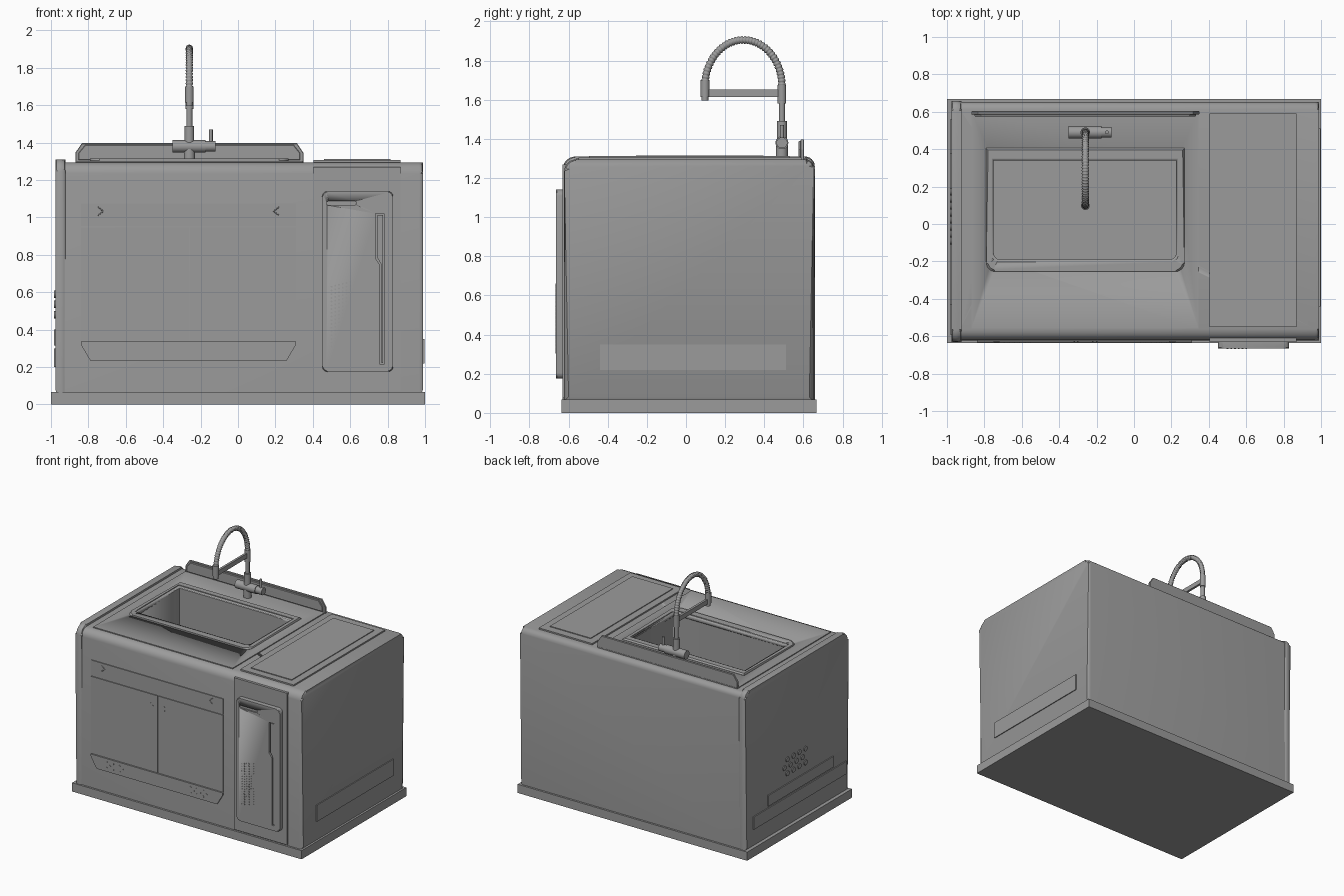
import bpy, bmesh, math
from mathutils import Vector

old = bpy.data.objects.get("Cube")
if old:
    bpy.data.objects.remove(old, do_unlink=True)

GREY = (0.33, 0.33, 0.33, 1)
grey = bpy.data.materials.new("neutral grey")
grey.use_nodes = True
grey.diffuse_color = GREY
grey.node_tree.nodes["Principled BSDF"].inputs["Base Color"].default_value = GREY


def finish(name, bm):
    bmesh.ops.recalc_face_normals(bm, faces=bm.faces)
    mesh = bpy.data.meshes.new(name)
    bm.to_mesh(mesh)
    bm.free()
    mesh.materials.append(grey)
    mesh.shade_smooth()
    mesh.set_sharp_from_angle(angle=math.radians(32))
    ob = bpy.data.objects.new(name, mesh)
    bpy.context.collection.objects.link(ob)
    return ob


def fillet(points, radii, seg=6):
    """Round the square corners of a polygon."""
    out = []
    for i, p in enumerate(points):
        p, r = Vector(p), radii[i]
        if not r:
            out.append(p)
            continue
        a = (Vector(points[i - 1]) - p).normalized()
        b = (Vector(points[(i + 1) % len(points)]) - p).normalized()
        for k in range(seg + 1):
            t = math.pi / 2 * k / seg
            out.append(p + a * r * (1 - math.sin(t)) + b * r * (1 - math.cos(t)))
    return out


def rect(u0, v0, u1, v1, radii=(0, 0, 0, 0)):
    return fillet([(u0, v0), (u1, v0), (u1, v1), (u0, v1)], radii)


def prism(name, pts, axis, h0, h1, bevel=0, seg=1, ends=(True, True)):
    """Extrude a flat outline along an axis, softening the chosen end rims."""
    place = {"x": lambda u, v, h: (h, u, v),
             "y": lambda u, v, h: (u, h, v),
             "z": lambda u, v, h: (u, v, h)}[axis]
    bm = bmesh.new()
    caps = [[bm.verts.new(place(u, v, h)) for u, v in pts] for h in (h0, h1)]
    faces = [bm.faces.new(c) for c in caps]
    n = len(pts)
    for i in range(n):
        j = (i + 1) % n
        bm.faces.new((caps[0][i], caps[0][j], caps[1][j], caps[1][i]))
    if bevel:
        edges = [e for f, on in zip(faces, ends) if on for e in f.edges]
        bmesh.ops.bevel(bm, geom=edges, offset=bevel, segments=seg,
                        profile=0.5, affect="EDGES")
    return finish(name, bm)


def rods(name, parts, seg=20):
    """Cylinders given as start, end and radius, joined in one mesh."""
    bm = bmesh.new()
    for start, end, r in parts:
        start, end = Vector(start), Vector(end)
        d = end - start
        m = d.to_track_quat("Z", "Y").to_matrix().to_4x4()
        m.translation = (start + end) / 2
        bmesh.ops.create_cone(bm, cap_ends=True, segments=seg, radius1=r,
                              radius2=r, depth=d.length, matrix=m)
    return finish(name, bm)


def cut(targets, cutter):
    for ob in targets:
        mod = ob.modifiers.new("cut", "BOOLEAN")
        mod.operation, mod.solver, mod.object = "DIFFERENCE", "EXACT", cutter
        bpy.context.view_layer.objects.active = ob
        bpy.ops.object.modifier_apply(modifier=mod.name)
    bpy.data.objects.remove(cutter, do_unlink=True)


# plinth, cabinet body and the thicker left end panel
prism("plinth", rect(-1, -0.637, 1, 0.667), "z", 0, 0.068)
body = prism("cabinet_body", rect(-0.622, 0.06, 0.652, 1.295, (0, 0, 0.04, 0.06)),
             "x", -0.93, 0.99, 0.022, 2, (False, True))
prism("left_end_panel", rect(-0.63, 0.06, 0.658, 1.31, (0, 0, 0.05, 0.065)),
      "x", -0.977, -0.922, 0.02, 2)

# countertop, raised sink rim and basin
counter = prism("countertop", rect(-0.87, -0.56, 0.345, 0.605), "z", 1.28, 1.302)
rim = prism("sink_rim", rect(-0.79, -0.255, 0.27, 0.405, (0.05, 0.05, 0, 0)),
            "z", 1.28, 1.314, 0.01, 1, (False, True))
cut([rim], prism("rim_recess", rect(-0.762, -0.203, 0.237, 0.352, (0.04, 0.04, 0, 0)),
                 "z", 1.308, 1.4))
cut([body, counter, rim],
    prism("basin_cutter", rect(-0.75, -0.19, 0.225, 0.34, (0.035, 0.035, 0, 0)),
          "z", 0.84, 1.4))

# backsplash with clipped corners and a thinner raised face
for part, grow, y0, y1 in (("backsplash", 0, 0.585, 0.603),
                           ("backsplash_face", 0.018, 0.575, 0.59)):
    x0, x1, z1 = -0.87 + grow, 0.35 - grow, 1.397 - grow * 0.5
    prism(part, [(x0, 1.29 + grow), (x1, 1.29 + grow), (x1, 1.345),
                 (x1 - 0.035, z1), (x0 + 0.035, z1), (x0, 1.345)], "y", y0, y1, 0.003)

# side worktop lid
prism("side_lid", rect(0.405, -0.55, 0.87, 0.59), "z", 1.28, 1.306)
prism("side_lid_inset", rect(0.46, -0.495, 0.815, 0.53), "z", 1.3, 1.312)

# sink front: fascia, two doors and clipped lower lip
G = 0.003
prism("front_fascia", rect(-0.84, 0.95 + G, 0.31, 1.075), "y", -0.629, -0.61)
prism("right_door", rect(-0.84, 0.34 + G, -0.26 - G, 0.95 - G), "y", -0.629, -0.61)
prism("left_door", rect(-0.26 + G, 0.34 + G, 0.31, 0.95 - G), "y", -0.629, -0.61)
prism("front_lower_lip", [(-0.84, 0.34 - G), (-0.84, 0.32), (-0.79, 0.235),
                          (0.26, 0.235), (0.31, 0.32), (0.31, 0.34 - G)],
      "y", -0.634, -0.61)
for side, tip, tail in (("right", -0.72, -0.75), ("left", 0.19, 0.22)):
    rods(side + "_arrow_mark", [((tail, -0.63, z), (tip, -0.63, 1.033), 0.003)
                                for z in (1.01, 1.056)], 8)
rods("door_dots", [((-0.26 + s * u, -0.625, 0.86 + v), (-0.26 + s * u, -0.632, 0.86 + v), 0.004)
                   for s in (-1, 1) for u, v in ((0.06, -0.015), (0.06, 0.015), (0.04, 0))], 8)
rods("lip_dots", [((x0 + i * 0.028, -0.63, 0.265 + j * 0.022),
                   (x0 + i * 0.028, -0.637, 0.265 + j * 0.022), 0.007)
                  for x0 in (-0.7, 0.03) for i in range(6) for j in range(3)
                  if (i + j) % 2 == 0], 8)

# appliance column and door with recessed handle and display slot
prism("appliance_panel", rect(0.405, 0.075, 0.87, 1.27), "y", -0.63, -0.61)
door = prism("appliance_door", rect(0.45, 0.175, 0.83, 1.14, (0.03,) * 4),
             "y", -0.665, -0.62, 0.005, 1, (True, False))
cut([door], prism("handle_cutter", [(0.76, 0.215), (0.78, 0.215), (0.78, 1.02), (0.735, 1.02),
                                    (0.735, 0.78), (0.76, 0.745)], "y", -0.7, -0.64))
prism("handle_bar", [(0.766, 0.221), (0.774, 0.221), (0.774, 1.014), (0.745, 1.014),
                     (0.745, 0.785), (0.766, 0.748)], "y", -0.66, -0.63)
cut([door], prism("slot_cutter", rect(0.475, 1.065, 0.63, 1.087, (0.008,) * 4),
                  "y", -0.7, -0.655))
rods("door_vent_dots", [((0.5 + i * 0.02, -0.66, 0.31 + j * 0.02 + i * 0.005),
                         (0.5 + i * 0.02, -0.667, 0.31 + j * 0.02 + i * 0.005), 0.0055)
                        for i in range(6) for j in range(17)], 6)

# service strips and vent dots on the ends
prism("left_end_strip", rect(-0.44, 0.22, 0.51, 0.35), "x", 0.98, 0.997)
prism("right_end_lower_strip", rect(-0.59, 0.2, 0.56, 0.3), "x", -0.985, -0.96)
prism("right_end_upper_strip", rect(-0.43, 0.315, 0.38, 0.4), "x", -0.985, -0.96)
rods("end_vent_dots", [((-0.97, -0.09 + i * 0.075 + (j % 2) * 0.037, 0.48 + j * 0.055),
                        (-0.984, -0.09 + i * 0.075 + (j % 2) * 0.037, 0.48 + j * 0.055), 0.02)
                       for i in range(4) for j in range(3)], 12)

# tap: foot, valve body, lever, stem, spray head and brace
X, YB, YF = -0.26, 0.49, 0.097
rods("tap_body", [((X, YB, 1.29), (X, YB, 1.37), 0.03),
                  ((X - 0.09, YB, 1.38), (X + 0.085, YB, 1.38), 0.033),
                  ((X + 0.085, YB, 1.38), (X + 0.14, YB, 1.38), 0.028)], 24)
rods("tap_lever", [((X + 0.115, YB, 1.39), (X + 0.115, YB, 1.47), 0.01)], 12)
rods("tap_stem", [((X, YB, 1.38), (X, YB, 1.49), 0.026),
                  ((X, YB, 1.49), (X, YB, 1.58), 0.016),
                  ((X, YB, 1.58), (X, YB, 1.675), 0.022)])
rods("tap_spray_head", [((X, YF, 1.615), (X, YF, 1.7), 0.023),
                        ((X, YF, 1.595), (X, YF, 1.62), 0.017)])
prism("tap_brace", rect(YF, 1.615, YB, 1.652), "x", X - 0.009, X + 0.009)

# spring hose: stacked rings along the arch
arch = [Vector((X, (YB + YF) / 2 + (YB - YF) / 2 * math.cos(math.pi * k / 160),
                1.67 + 0.235 * math.sin(math.pi * k / 160))) for k in range(161)]
curve = bpy.data.curves.new("hose_path", "CURVE")
curve.dimensions, curve.bevel_depth, curve.bevel_resolution = "3D", 0.02, 2
spline = curve.splines.new("POLY")
spline.points.add(len(arch) - 1)
for k, (pt, p) in enumerate(zip(spline.points, arch)):
    pt.co = (*p, 1)
    pt.radius = (0.75, 0.95, 1, 0.95)[k % 4]
curve.materials.append(grey)
hose = bpy.data.objects.new("tap_spring_hose", curve)
bpy.context.collection.objects.link(hose)
